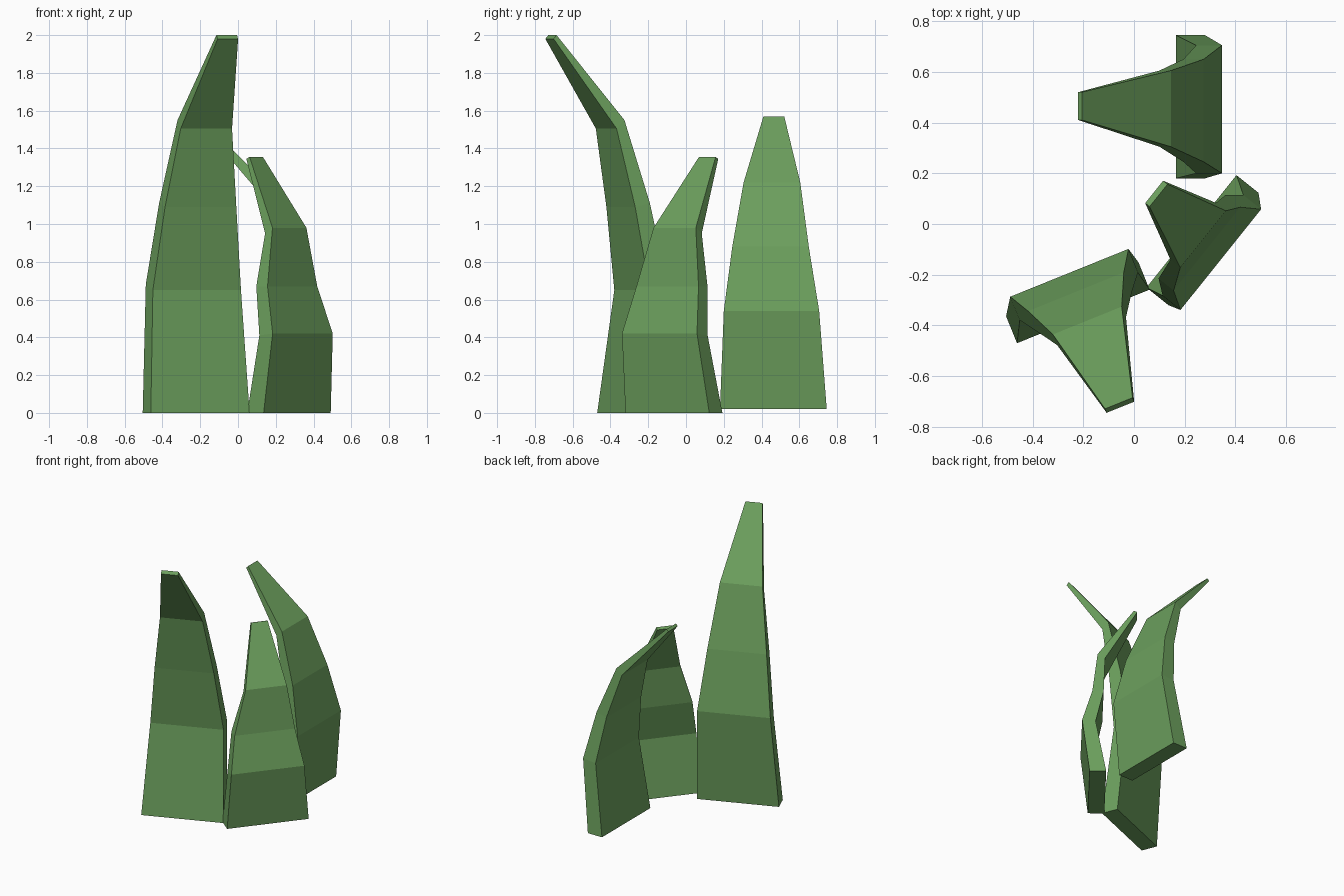
import bpy, bmesh, math

if "Cube" in bpy.data.objects:
    bpy.data.objects.remove(bpy.data.objects["Cube"])

green = bpy.data.materials.new("leaf_green")
green.diffuse_color = (0.15, 0.35, 0.11, 1)
green.use_nodes = True
green.node_tree.nodes["Principled BSDF"].inputs["Base Color"].default_value = green.diffuse_color


def blade(name, heading, levels):
    """Loft rectangular sections. Each level: outer depth, outer z,
    inner depth, inner z, side start, side end (along the heading frame)."""
    c, s = math.cos(math.radians(heading)), math.sin(math.radians(heading))
    bm = bmesh.new()
    rings = []
    for do, zo, di, zi, s0, s1 in levels:
        section = [(do, s0, zo), (do, s1, zo), (di, s1, zi), (di, s0, zi)]
        rings.append([bm.verts.new((d * c - w * s, d * s + w * c, z))
                      for d, w, z in section])
    for a, b in zip(rings, rings[1:]):
        for i in range(4):
            j = (i + 1) % 4
            bm.faces.new((a[i], a[j], b[j], b[i]))
    bm.faces.new(rings[0][::-1])
    bm.faces.new(rings[-1])
    bmesh.ops.recalc_face_normals(bm, faces=bm.faces)
    mesh = bpy.data.meshes.new(name)
    bm.to_mesh(mesh)
    bm.free()
    mesh.materials.append(green)
    bpy.context.collection.objects.link(bpy.data.objects.new(name, mesh))


# Back blade, curling toward -x
blade("back_leaf", 0, [
    (0.28, 0.02, 0.165, 0.02, 0.18, 0.745),
    (0.347, 0.54, 0.245, 0.53, 0.20, 0.705),
    (0.275, 0.88, 0.195, 0.86, 0.245, 0.65),
    (0.145, 1.22, 0.10, 1.18, 0.305, 0.605),
    (-0.205, 1.57, -0.22, 1.555, 0.41, 0.52)])

# Tall front blade, curling toward the front
blade("tall_leaf", 112, [
    (-0.148, 0.0, -0.263, 0.0, 0.04, 0.604),
    (-0.083, 0.68, -0.183, 0.65, 0.057, 0.56),
    (-0.162, 1.11, -0.246, 1.09, 0.109, 0.516),
    (-0.284, 1.55, -0.329, 1.505, 0.167, 0.46),
    (-0.633, 2.0, -0.65, 1.98, 0.262, 0.379)])

# Short right blade, curling toward the back left
blade("short_leaf", -38.7, [
    (0.306, 0.0, 0.195, 0.0, -0.165, 0.403),
    (0.355, 0.42, 0.265, 0.41, -0.15, 0.359),
    (0.286, 0.67, 0.21, 0.67, -0.107, 0.314),
    (0.25, 0.98, 0.2, 0.95, -0.02, 0.267),
    (0.005, 1.355, -0.017, 1.345, 0.092, 0.205)])
